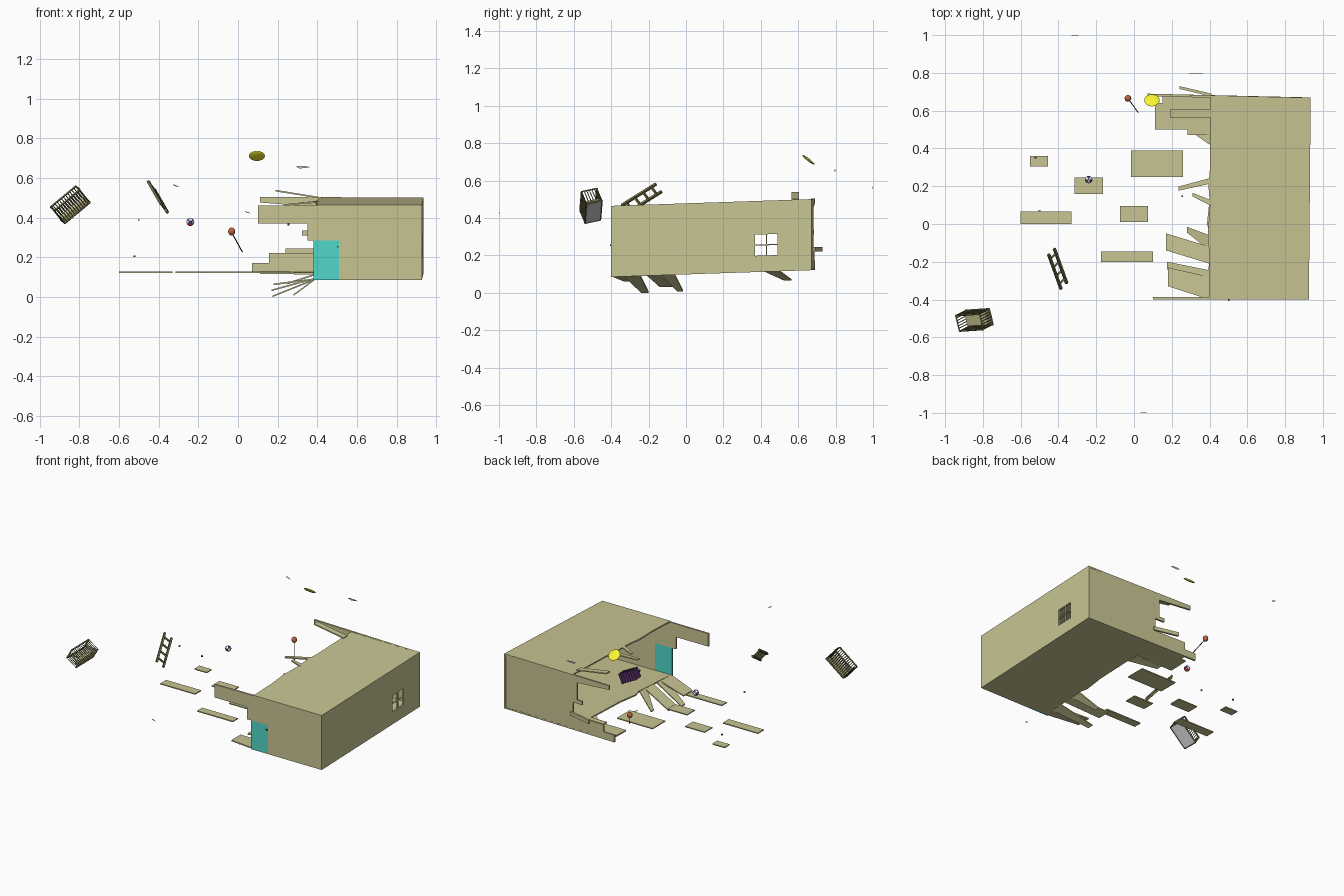
import bpy, bmesh, math
from mathutils import Vector as V, Matrix

if "Cube" in bpy.data.objects:
    bpy.data.objects.remove(bpy.data.objects["Cube"])


def mat(name, r, g, b):
    m = bpy.data.materials.new(name)
    m.diffuse_color = (r, g, b, 1)
    m.use_nodes = True
    m.node_tree.nodes["Principled BSDF"].inputs["Base Color"].default_value = m.diffuse_color
    return m


KHAKI = mat("khaki", .58, .56, .29)
OLIVE = mat("olive", .17, .16, .06)
TEAL = mat("teal", .08, .68, .58)
YELLOW = mat("yellow", .95, .9, .03)
RUST = mat("rust", .5, .13, .05)
RED = mat("red", .6, .04, .03)
WHITE = mat("white", .85, .85, .9)
NAVY = mat("navy", .05, .03, .15)
PURPLE = mat("purple", .1, .03, .14)
DARK = mat("dark", .06, .05, .03)


def finish(bm, name, *mats):
    bmesh.ops.recalc_face_normals(bm, faces=bm.faces)
    me = bpy.data.meshes.new(name)
    bm.to_mesh(me)
    bm.free()
    for m in mats:
        if m:
            me.materials.append(m)
    ob = bpy.data.objects.new(name, me)
    bpy.context.collection.objects.link(ob)
    return ob


def build(name, prisms, m=None, warp=None):
    """One object out of prisms, each an outline and an extrusion vector."""
    bm = bmesh.new()
    for pts, d in prisms:
        lo = [V(p) for p in pts]
        hi = [p + V(d) for p in lo]
        if warp:
            lo, hi = [warp(p) for p in lo], [warp(p) for p in hi]
        a = [bm.verts.new(p) for p in lo]
        b = [bm.verts.new(p) for p in hi]
        n = len(a)
        bm.faces.new(a)
        bm.faces.new(b[::-1])
        for i in range(n):
            bm.faces.new((a[i], a[(i + 1) % n], b[(i + 1) % n], b[i]))
    return finish(bm, name, m)


def box(x0, x1, y0, y1, z0, z1):
    return ([(x0, y0, z0), (x1, y0, z0), (x1, y1, z0), (x0, y1, z0)], (0, 0, z1 - z0))


def bar(a, b, w):
    a, b = V(a), V(b)
    d = b - a
    u = d.orthogonal().normalized() * w / 2
    v = d.cross(u).normalized() * w / 2
    return ([a + u + v, a + u - v, a - u - v, a - u + v], d)


def plank(root, tip, w0, w1):
    (x0, y0, z0), (x1, y1, z1) = root, tip
    return ([(x0, y0 - w0 / 2, z0), (x0, y0 + w0 / 2, z0),
             (x1, y1 + w1 / 2, z1), (x1, y1 - w1 / 2, z1)], (0, 0, .008))


def room(p):
    """Slight tilt of the whole room towards the back."""
    t = (p.y + .4) / 1.07
    return V((p.x + .01 * t * p.x, p.y, p.z + .036 * t))


# Room shell: broken front and back walls
front = [(.51, .085), (.925, .085), (.925, .465), (.1, .46), (.1, .37),
         (.35, .37), (.35, .285), (.51, .285)]
build("front_wall", [([(x, -.4, z) for x, z in front], (0, .013, 0))], KHAKI, room)
build("door", [box(.38, .51, -.4, -.389, .085, .285)], TEAL, room)
build("door_knob", [box(.498, .506, -.407, -.4, .25, .258)], DARK)
back = [(.925, .085), (.07, .085), (.07, .135), (.155, .135), (.155, .185), (.39, .185),
        (.39, .275), (.32, .275), (.32, .3), (.36, .3), (.36, .42), (.11, .44), (.11, .468), (.925, .465)]
build("back_wall", [([(x, .69 - .022 * (x - .07) / .85, z) for x, z in back], (0, -.013, 0))], KHAKI, room)

# Side wall around the window, with glazing bars
X0, X1 = .913, .926
build("side_wall", [box(X0, X1, -.4, .37, .085, .465), box(X0, X1, .49, .67, .085, .465),
                    box(X0, X1, .37, .49, .085, .172), box(X0, X1, .37, .49, .285, .465)], KHAKI, room)
build("window_bars", [box(X0, X1, .427, .433, .172, .285), box(X0, X1, .37, .49, .226, .232)], KHAKI, room)

# Ceiling and floor with jagged open edges
roof = [(.4, -.4), (.925, -.4), (.925, .67), (.4, .675), (.4, .3), (.392, .2), (.4, .1), (.39, -.05), (.4, -.2)]
build("roof", [([(x, y, .455) for x, y in roof], (0, 0, .01))], KHAKI, room)
floor = [(.39, -.4), (.925, -.4), (.925, .67), (.15, .688), (.15, .64), (.11, .64), (.11, .5), (.28, .5),
         (.28, .47), (.4, .47), (.4, .15), (.385, 0), (.4, -.05)]
build("floor", [([(x, y, .085) for x, y in floor], (0, 0, .01))], KHAKI, room)

# Splintered planks along the break
build("floor_splinters", [
    plank((.40, -.29, .09), (.175, -.22, 0), .09, .04),
    plank((.40, -.34, .088), (.18, -.28, .06), .12, .10),
    plank((.40, -.165, .093), (.17, -.095, .03), .09, .09),
    plank((.40, -.10, .095), (.28, -.03, .006), .08, .03),
    plank((.40, .46, .113), (.25, .545, .065), .08, .04)], KHAKI)
build("roof_splinters", [
    plank((.42, .585, .495), (.19, .585, .532), .04, .04),
    plank((.41, .23, .478), (.235, .187, .46), .03, .022),
    plank((.41, .11, .475), (.31, .155, .468), .03, .02)], KHAKI)
build("wall_splinter", [([(.41, .675, .22), (.24, .715, .22), (.24, .73, .22), (.41, .69, .22)],
                         (0, 0, .025))], KHAKI)

# Loose boards floating level with the floor
boards = [(-.55, -.455, .305, .36), (-.315, -.165, .16, .245), (-.6, -.33, 0, .065),
          (-.015, .26, .25, .39), (-.075, .075, .01, .095), (-.175, .10, -.2, -.145)]
build("loose_boards", [box(*b, .121, .128) for b in boards], KHAKI)

# Ladder
a, b, w = V((-.452, -.16, .582)), V((-.386, -.344, .467)), V((.03, .03, -.04))
rungs = [bar(a.lerp(b, t), a.lerp(b, t) + w, .011) for t in (.14, .38, .62, .86)]
build("ladder", [bar(a, b, .013), bar(a + w, b + w, .013)] + rungs, OLIVE)

# Crib, tilted in the air
ax = V((.76, .05, .63)).normalized()
up = V((-.6, -.3, .7))
up = (up - up.dot(ax) * ax).normalized()
ay = up.cross(ax)
C = V((-.845, -.508, .465))
crib = lambda p: C + ax * p.x + ay * p.y + up * p.z
L, W, H = .082, .043, .043
bars = []
for z in (-H, H):
    for s in (-1, 1):
        bars += [bar((-L, s * W, z), (L, s * W, z), .007), bar((s * L, -W, z), (s * L, W, z), .007)]
for s in (-1, 1):
    bars += [bar((-L + 2 * L * i / 12, s * W, -H), (-L + 2 * L * i / 12, s * W, H), .0035) for i in range(13)]
    bars += [bar((s * L, -W + 2 * W * i / 6, -H), (s * L, -W + 2 * W * i / 6, H), .0035) for i in range(7)]
build("crib_rails", bars, OLIVE, crib)
build("crib_base", [box(-L, L, -W, W, -H - .003, -H + .004)], None, crib)
build("crib_mattress", [box(-L + .006, L - .006, -W + .006, W - .006, -H + .004, -H + .022)], KHAKI, crib)

# Purple slatted chest tumbling inside the room
R = Matrix.Rotation(math.radians(25), 3, 'Y') @ Matrix.Rotation(math.radians(10), 3, 'Z')
chest = lambda p: V((.52, -.12, .16)) + R @ p
slats = [box(-.055 + i * .019, -.043 + i * .019, -.038, .038, -.034, .034) for i in range(6)]
build("chest", [box(-.052, .052, -.034, .034, -.03, .03)] + slats, PURPLE, chest)


# Round toys
def ball(name, loc, r, m, scale=(1, 1, 1), rot=0, seg=12, rings=8):
    bm = bmesh.new()
    bmesh.ops.create_uvsphere(bm, u_segments=seg, v_segments=rings, radius=r)
    ob = finish(bm, name, *m)
    ob.location, ob.scale, ob.rotation_euler = loc, scale, (rot, 0, 0)
    return ob


toy = ball("toy_ball", (-.24, .235, .378), .02, (WHITE, NAVY, RED))
for f in toy.data.polygons:
    c = f.center
    k = int((math.atan2(c.y, c.x) + math.pi) / (math.pi / 3))
    f.material_index = 2 if c.z < -.008 else (k + (c.z > .008)) % 2

ball("balloon", (-.032, .665, .33), .018, (RUST,), (1, 1, 1.12))
build("balloon_string", [bar((-.025, .655, .313), (.022, .59, .227), .004)], DARK)
ball("flying_disc", (.095, .655, .711), .041, (YELLOW,), (1, 1, .18), math.radians(-38), 16, 8)

# Small loose bits
for i, (p, m) in enumerate([((-.5, .07, .389), KHAKI), ((-.522, .35, .205), DARK), ((.255, .147, .365), DARK)]):
    x, y, z = p
    s = .0045
    build("small_bit_%d" % i, [box(x - s, x + s, y - s, y + s, z - s, z + s)], m)

# Scraps of paper drifting around
leaf = [(-1, .1), (-.5, .17), (.2, .15), (1, .03), (.3, -.12), (-.5, -.15)]
for i, (x, y, z, s, tilt) in enumerate([(.328, .795, .654, .037, 0), (-.312, .997, .56, .018, -.35),
                                        (.05, -1.0, .426, .015, -.35)]):
    build("scrap_%d" % i, [([(x + s * u, y, z + s * (v + tilt * u)) for u, v in leaf], (0, .003, 0))])
